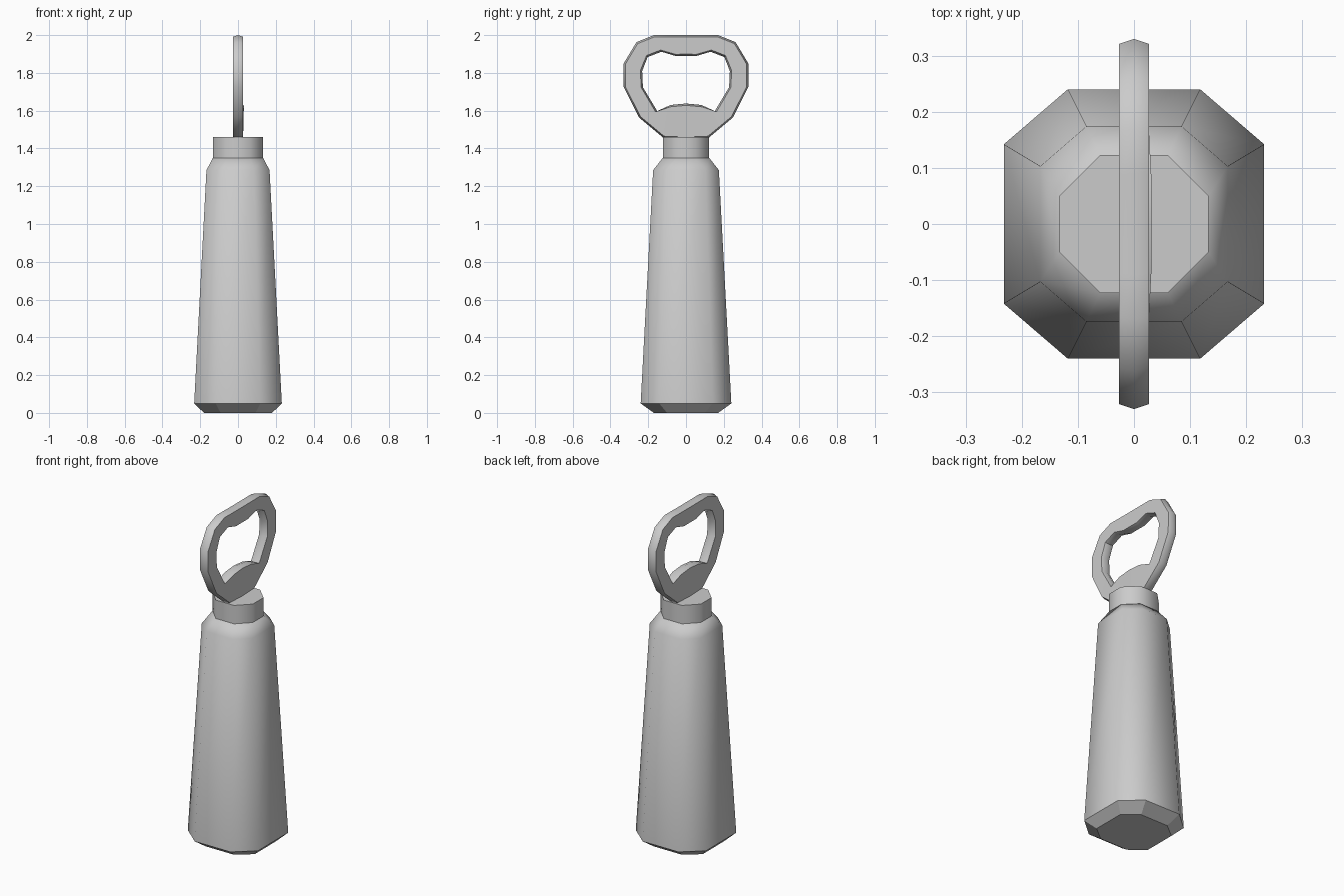
import bpy, bmesh, math
from mathutils import Vector

if "Cube" in bpy.data.objects:
    bpy.data.objects.remove(bpy.data.objects["Cube"])


def make_object(name, bm, angle):
    bmesh.ops.recalc_face_normals(bm, faces=bm.faces)
    mesh = bpy.data.meshes.new(name)
    bm.to_mesh(mesh)
    bm.free()
    ob = bpy.data.objects.new(name, mesh)
    bpy.context.collection.objects.link(ob)
    bpy.ops.object.select_all(action='DESELECT')
    ob.select_set(True)
    bpy.context.view_layer.objects.active = ob
    bpy.ops.object.shade_smooth_by_angle(angle=math.radians(angle))
    return ob


def octagon(bm, z, x, y, cx, cy):
    """Chamfered rectangle: half sizes x, y; flat half lengths cx, cy."""
    pts = [(x, -cy), (x, cy), (cx, y), (-cx, y),
           (-x, cy), (-x, -cy), (-cx, -y), (cx, -y)]
    return [bm.verts.new((px, py, z)) for px, py in pts]


def bridge(bm, a, b):
    n = len(a)
    for i in range(n):
        j = (i + 1) % n
        bm.faces.new((a[i], a[j], b[j], b[i]))


def loft(name, sections, angle):
    bm = bmesh.new()
    rings = [octagon(bm, *s) for s in sections]
    for a, b in zip(rings, rings[1:]):
        bridge(bm, a, b)
    bm.faces.new(rings[0])
    bm.faces.new(rings[-1])
    return make_object(name, bm, angle)


# Tapered eight-sided grip with a chamfered foot and a shoulder
grip = loft("grip", [
    (0.0, 0.180, 0.170, 0.092, 0.100),
    (0.05, 0.232, 0.240, 0.118, 0.142),
    (1.285, 0.167, 0.174, 0.085, 0.103),
    (1.35, 0.133, 0.123, 0.060, 0.050)], 60)
for e in grip.data.edges:  # crisp foot edges
    if all(grip.data.vertices[v].co.z < 0.06 for v in e.vertices):
        e.use_edge_sharp = True

# Collar holding the opener
loft("collar", [
    (1.34, 0.133, 0.123, 0.060, 0.050),
    (1.46, 0.133, 0.123, 0.060, 0.050)], 50)

# Opener head: matching (y, z) outer and inner outline points of one half
half = [((0.00, 2.000), (0.000, 1.889)),
        ((0.09, 2.000), (0.053, 1.889)),
        ((0.17, 2.000), (0.130, 1.912)),
        ((0.262, 1.963), (0.203, 1.884)),
        ((0.33, 1.850), (0.232, 1.810)),
        ((0.33, 1.725), (0.228, 1.724)),
        ((0.25, 1.565), (0.152, 1.597)),
        ((0.118, 1.455), (0.082, 1.630)),
        ((0.00, 1.450), (0.000, 1.638))]
mirrored = [((-o[0], o[1]), (-i[0], i[1])) for o, i in half[-2:0:-1]]
T = 0.027
bm = bmesh.new()
loops = [[] for _ in range(6)]
for o, i in half + mirrored:
    o, i = Vector(o), Vector(i)
    d = (i - o).normalized() * 0.01
    lip = 0.004 if i.y < 1.65 and abs(i.x) < 0.1 else 0.0  # tongue swell
    section = [(-T, o + d), (0, o), (T, o + d),
               (T + lip, i - d), (0, i), (-T, i - d)]
    for loop, (x, p) in zip(loops, section):
        loop.append(bm.verts.new((x, p.x, p.y)))
for k in range(6):
    bridge(bm, loops[k], loops[(k + 1) % 6])
make_object("opener_head", bm, 42)
